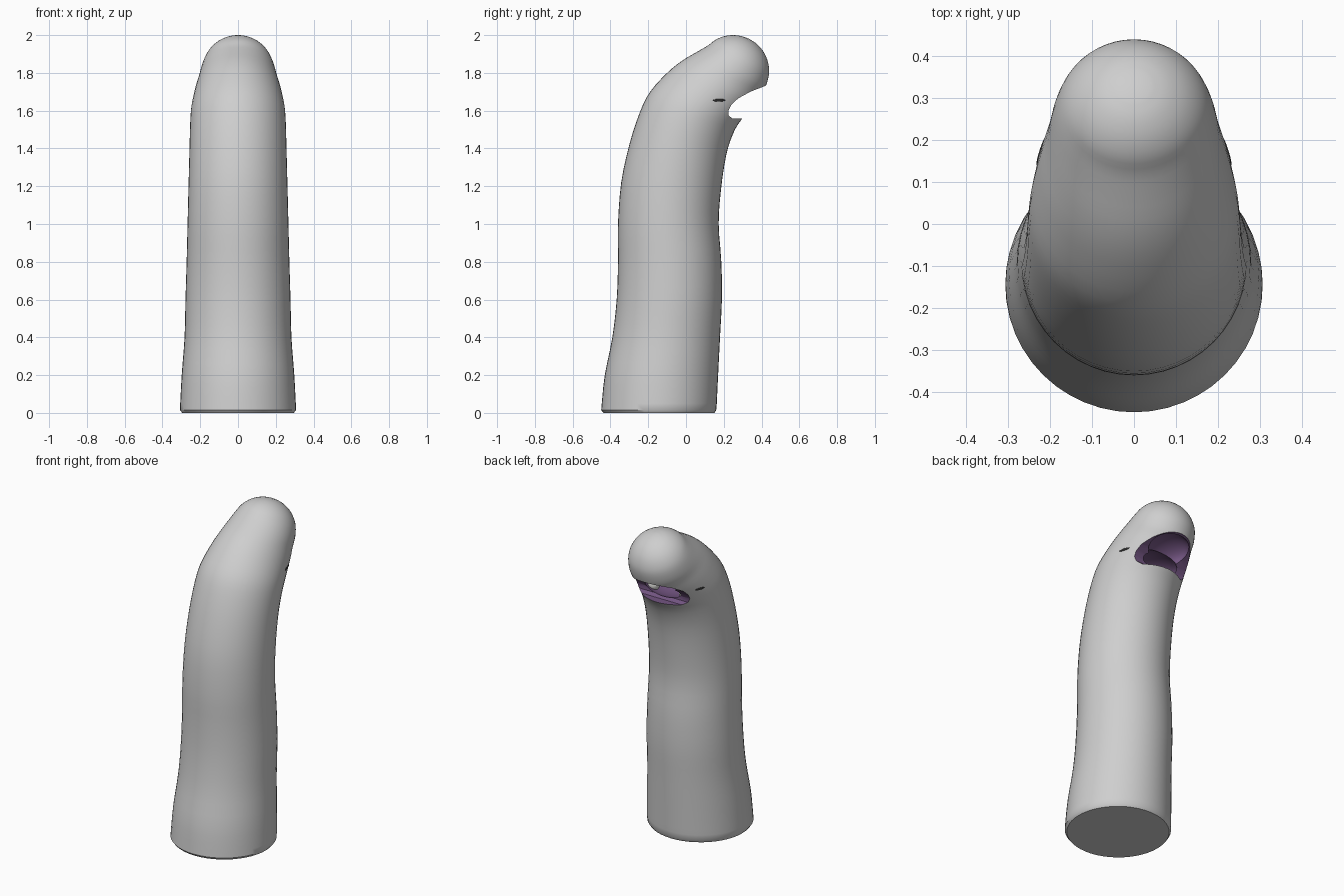
import bpy, bmesh, math
from mathutils import Vector, Matrix

if "Cube" in bpy.data.objects:
    bpy.data.objects.remove(bpy.data.objects["Cube"])


def material(name, rgb):
    m = bpy.data.materials.new(name)
    m.diffuse_color = (*rgb, 1)
    m.use_nodes = True
    m.node_tree.nodes["Principled BSDF"].inputs["Base Color"].default_value = m.diffuse_color
    return m


grey = material("light grey skin", (0.62, 0.62, 0.62))
purple = material("mouth purple", (0.17, 0.09, 0.22))
dark = material("dark slit", (0.03, 0.03, 0.03))
pale = material("pale tooth", (0.75, 0.75, 0.72))


def finish(bm, name, mats, index=0):
    bmesh.ops.recalc_face_normals(bm, faces=bm.faces)
    for f in bm.faces:
        f.material_index = index
    me = bpy.data.meshes.new(name)
    bm.to_mesh(me)
    bm.free()
    ob = bpy.data.objects.new(name, me)
    bpy.context.collection.objects.link(ob)
    for m in mats:
        me.materials.append(m)
    return ob


def ellipsoid(name, matrix, mats, index=0, seg=32):
    bm = bmesh.new()
    bmesh.ops.create_uvsphere(bm, u_segments=seg, v_segments=seg // 2, radius=1, matrix=matrix)
    return finish(bm, name, mats, index)


def select(ob):
    bpy.ops.object.select_all(action='DESELECT')
    ob.select_set(True)
    bpy.context.view_layer.objects.active = ob


def smooth(ob, angle=40):
    select(ob)
    bpy.ops.object.shade_smooth_by_angle(angle=math.radians(angle))


# Body sections: rear y, rear z, mouth-side y, mouth-side z, half width
sections = [
    (-0.437, 0.0, 0.150, 0.0, 0.296), (-0.449, 0.015, 0.160, 0.015, 0.307),
    (-0.446, 0.05, 0.163, 0.05, 0.306), (-0.43, 0.2, 0.170, 0.2, 0.298),
    (-0.39, 0.4, 0.180, 0.4, 0.283), (-0.367, 0.6, 0.190, 0.6, 0.278),
    (-0.36, 0.8, 0.187, 0.8, 0.272), (-0.36, 1.0, 0.173, 1.0, 0.267),
    (-0.343, 1.22, 0.185, 1.18, 0.262), (-0.30, 1.42, 0.212, 1.36, 0.257),
    (-0.245, 1.59, 0.250, 1.48, 0.253), (-0.19, 1.70, 0.295, 1.555, 0.246),
    (-0.10, 1.80, 0.360, 1.635, 0.226), (-0.02, 1.865, 0.395, 1.685, 0.208),
    (0.065, 1.915, 0.422, 1.728, 0.195),
]
# Round head cap continues the sections
centre, axis, across, radius = Vector((0.25, 1.81)), Vector((0.43, 0.903)), Vector((0.903, -0.43)), 0.19
for deg in (20, 35, 50, 65, 78):
    t = math.radians(deg)
    mid = centre + axis * radius * math.sin(t)
    half = across * radius * math.cos(t)
    sections.append((*(mid - half), *(mid + half), radius * math.cos(t)))


def spline(points, steps):
    out = []
    for i in range(len(points) - 1):
        p = [Vector(points[min(max(i + k, 0), len(points) - 1)]) for k in (-1, 0, 1, 2)]
        for s in range(steps):
            t = s / steps
            out.append(0.5 * (2 * p[1] + (p[2] - p[0]) * t
                              + (2 * p[0] - 5 * p[1] + 4 * p[2] - p[3]) * t * t
                              + (3 * p[1] - p[0] - 3 * p[2] + p[3]) * t ** 3))
    return out + [Vector(points[-1])]


rings = [Vector(s) for s in sections[:2]] + spline(sections[2:], 3)
N = 48
bm = bmesh.new()
loops = []
for ry, rz, fy, fz, w in rings:
    loop = []
    for i in range(N):
        a = 2 * math.pi * i / N
        k = (1 + math.cos(a)) / 2
        loop.append(bm.verts.new((w * math.sin(a), ry + (fy - ry) * k, rz + (fz - rz) * k)))
    loops.append(loop)
for a, b in zip(loops, loops[1:]):
    for i in range(N):
        bm.faces.new((a[i], a[(i + 1) % N], b[(i + 1) % N], b[i]))
bm.faces.new(loops[0])
tip = centre + axis * radius
pole = bm.verts.new((0, tip.x, tip.y))
for i in range(N):
    bm.faces.new((loops[-1][i], loops[-1][(i + 1) % N], pole))
body = finish(bm, "body", [grey, purple])

# Mouth notch cutter: side profile swept across the width
profile = [(0.55, 1.555), (0.245, 1.558), (0.226, 1.575), (0.224, 1.60), (0.24, 1.63),
           (0.275, 1.664), (0.34, 1.70), (0.43, 1.735), (0.55, 1.75)]
bm = bmesh.new()
face = bm.faces.new([bm.verts.new((-0.5, y, z)) for y, z in profile])
ext = bmesh.ops.extrude_face_region(bm, geom=[face])
bmesh.ops.translate(bm, vec=(1, 0, 0),
                    verts=[v for v in ext["geom"] if isinstance(v, bmesh.types.BMVert)])
notch = finish(bm, "mouth_notch_cutter", [grey, purple], 1)


def placed(loc, scale, rot=None):
    m = Matrix.Translation(loc)
    if rot:
        m = m @ rot
    return m @ Matrix.Diagonal((*scale, 1))


# Throat and palate hollows
throat = ellipsoid("throat_cutter", placed((0, 0.145, 1.632), (0.165, 0.14, 0.078)), [grey, purple], 1)
palate = ellipsoid("palate_cutter", placed((0, 0.31, 1.68), (0.13, 0.11, 0.06),
                   Matrix.Rotation(math.radians(27), 4, 'X')), [grey, purple], 1)
for cutter in (notch, throat, palate):
    select(body)
    mod = body.modifiers.new("cut", 'BOOLEAN')
    mod.operation, mod.solver, mod.object = 'DIFFERENCE', 'EXACT', cutter
    bpy.ops.object.modifier_apply(modifier=mod.name)
    bpy.data.objects.remove(cutter)
smooth(body)

# Pair of rounded teeth and pair of eye slits
for side, label in ((-1, "left"), (1, "right")):
    tooth = ellipsoid(label + "_tooth", placed((side * 0.11, 0.165, 1.595), (0.036, 0.036, 0.04)), [pale], seg=20)
    smooth(tooth)
    hit, loc, normal, _ = body.ray_cast(Vector((side, 0.175, 1.655)), Vector((-side, 0, 0)))
    if hit:
        z = normal.normalized()
        along = Vector((0, 1, 0)) - z * z.y
        along.normalize()
        up = z.cross(along)
        rot = Matrix((along, up, z)).transposed().to_4x4()
        slit = ellipsoid(label + "_eye_slit", placed(loc, (0.036, 0.007, 0.004), rot), [dark], seg=16)
        smooth(slit)
